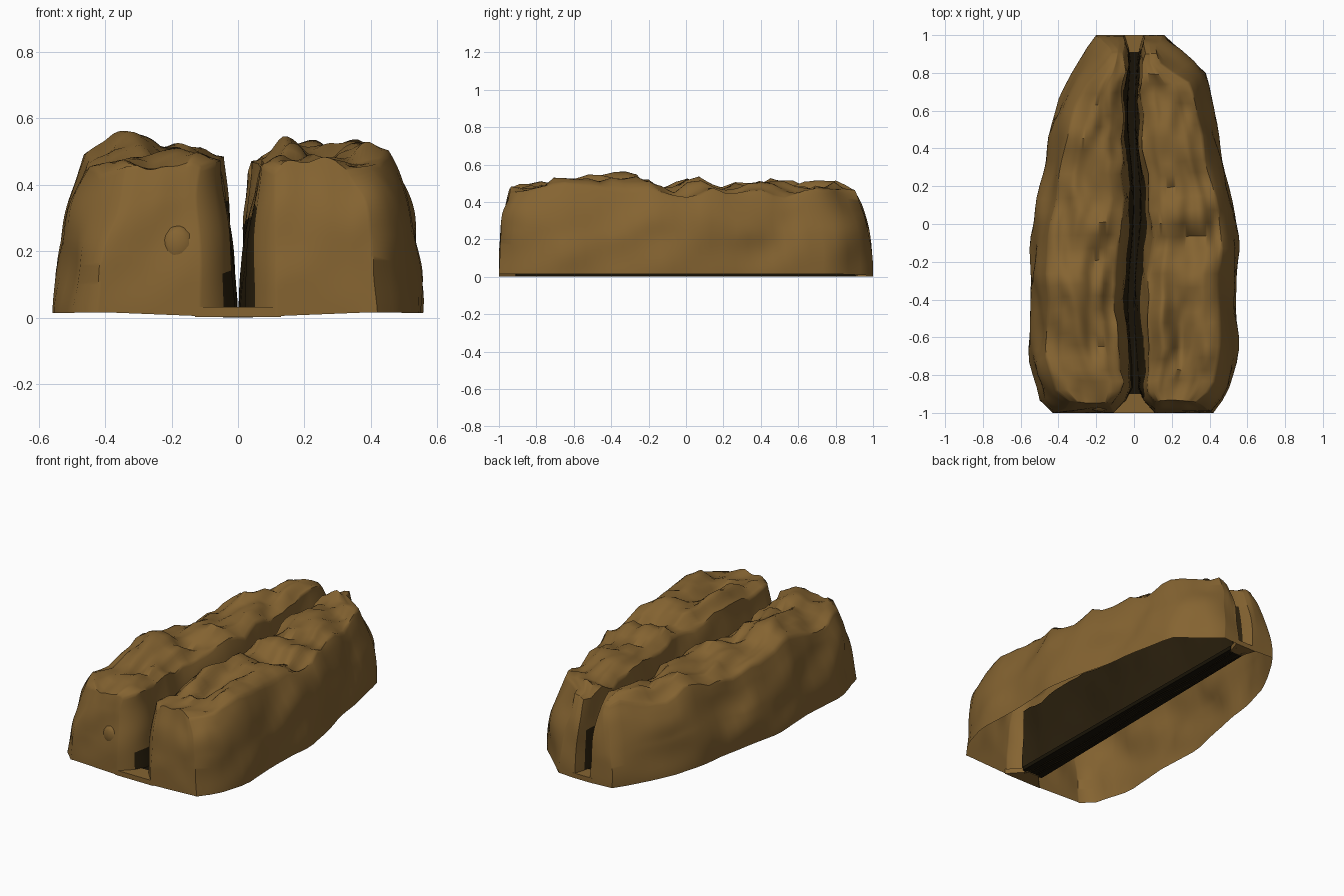
import bpy, bmesh, math
from mathutils import Vector, noise

cube = bpy.data.objects.get("Cube")
if cube:
    bpy.data.objects.remove(cube)


def material(name, rgb):
    m = bpy.data.materials.new(name)
    m.use_nodes = True
    m.diffuse_color = (*rgb, 1)
    m.node_tree.nodes["Principled BSDF"].inputs["Base Color"].default_value = (*rgb, 1)
    return m


ROCK = material("brown rock", (0.235, 0.127, 0.031))
SHADE = material("dark brown gorge", (0.023, 0.014, 0.004))
FLOOR = material("near black floor", (0.009, 0.006, 0.002))


def lerp_table(table, t):
    for (a, p), (b, q) in zip(table, table[1:]):
        if t <= b:
            return p + (q - p) * max(0, t - a) / (b - a)
    return table[-1][1]


def finish(bm, name, mats, angle):
    mesh = bpy.data.meshes.new(name)
    bm.to_mesh(mesh)
    bm.free()
    for m in mats:
        mesh.materials.append(m)
    obj = bpy.data.objects.new(name, mesh)
    bpy.context.collection.objects.link(obj)
    bpy.ops.object.select_all(action="DESELECT")
    obj.select_set(True)
    bpy.context.view_layer.objects.active = obj
    bpy.ops.object.shade_smooth_by_angle(angle=math.radians(angle))


# Outer footprint of each cliff: (y, distance from the middle)
OUTER = {
    -1: [(-1, .43), (-.95, .5), (-.7, .56), (-.4, .54), (-.1, .555), (.1, .51),
         (.4, .46), (.65, .405), (.8, .33), (.9, .27), (1, .2)],
    1: [(-1, .42), (-.9, .5), (-.7, .55), (-.4, .54), (-.1, .555), (.1, .53),
        (.3, .475), (.6, .425), (.8, .38), (.9, .28), (1, .16)],
}
# Gorge edge at the foot and at the rim
FOOT = [(-1, .11), (-.9, .014), (.9, .018), (1, .05)]
RIM = [(-1, .11), (-.9, .045), (-.8, .08), (-.1, .09), (.2, .06), (.9, .045), (1, .06)]
# Height of the dark lower wall along the gorge
DARK = {-1: [(-.9, .13), (-.6, .2), (.5, .3), (.9, .36)],
        1: [(-.9, .34), (-.5, .3), (.5, .3), (.9, .26)]}
# Mounds and gullies on the plateaus: (x, y, x radius, y radius, height)
MOUNDS = [(-.3, -.42, .1, .18, .07), (-.2, -.65, .13, .07, -.03), (-.4, .15, .1, .14, -.06),
          (-.2, .02, .15, .06, .04), (-.25, .25, .07, .1, -.04), (-.22, .53, .12, .07, .03),
          (-.25, .4, .14, .05, -.03), (-.25, -.2, .14, .06, -.03), (-.2, .8, .1, .08, .03),
          (.16, -.45, .06, .14, .07), (.25, -.65, .04, .16, -.05), (.43, -.7, .08, .17, .06),
          (.3, -.25, .14, .06, .03), (.3, -.1, .15, .06, -.04), (.25, .03, .14, .06, .02),
          (.2, .18, .1, .06, -.03), (.3, .36, .12, .1, .03), (.22, .62, .08, .1, -.02)]


def plateau(x, y):
    h = .49 + .05 * noise.noise(Vector((x * 6, y * 5, 1.7)))
    h += .035 * noise.noise(Vector((x * 13, y * 11, 4.2)))
    for cx, cy, rx, ry, dz in MOUNDS:
        h += dz * math.exp(-((x - cx) / rx) ** 2 - ((y - cy) / ry) ** 2)
    return h


def shape_point(side, u, v, w):
    y0 = 2 * v - 1
    outer = lerp_table(OUTER[side], y0) - .09 * w ** (2.2 + .4 * side)
    foot, rim = lerp_table(FOOT, y0), lerp_table(RIM, y0)
    inner = foot + (rim - foot) * w ** 1.7
    outer = max(outer, inner + .06)
    ripple = noise.noise(Vector((side * 3, y0 * 5, w * 2)))
    outer += .035 * ripple * math.sin(math.pi * min(w + .15, 1) * .8)
    inner += .03 * noise.noise(Vector((side * 7, y0 * 6, w * 2))) * w
    x = inner + (outer - inner) * u
    # ends lean inwards, the back more than the front
    lean = .06 if y0 < 0 else .1
    y = y0 * (1 - lean * w ** 2.2 * y0 * y0)
    y += .035 * noise.noise(Vector((side * x * 6, y0 * 4, w * 2.5))) * w * (1 - w * .5)
    edge = min((outer - x) / .08, (x - inner) / .07, .45 + (1 - abs(y0)) / .2)
    top = min(.565, plateau(side * x, y)) - .04 * max(0, 1 - edge)
    foot_z = min(.016, .04 * x) - .015 * max(0, x - .4)
    # the gorge meanders slightly
    meander = .016 * math.sin(6 * y0 + 1) * (1 - u) * (1 - y0 ** 4)
    return Vector((side * x + meander, max(-1, min(1, y)), foot_z + (top - foot_z) * w))


# Two hollow cliffs, open underneath, with a dark lower gorge wall
def cliff(side, name):
    bm = bmesh.new()
    bmesh.ops.create_cube(bm, size=1)
    bmesh.ops.subdivide_edges(bm, edges=bm.edges[:], cuts=29, use_grid_fill=True)
    under = [f for f in bm.faces if f.calc_center_median().z < -.499]
    bmesh.ops.delete(bm, geom=under, context="FACES")
    gorge = [f for f in bm.faces if f.calc_center_median().x < -.499]
    for vert in bm.verts:
        u, v, w = (c + .5 for c in vert.co)
        vert.co = shape_point(side, u, v, w)
    for f in gorge:
        c = f.calc_center_median()
        f.material_index = int(c.z < lerp_table(DARK[side], c.y) and abs(c.y) < .91)
    if side < 0:
        bmesh.ops.reverse_faces(bm, faces=bm.faces[:])
    finish(bm, name, [ROCK, SHADE], 50)


# Dark lining on the hidden inner side of each gorge wall
def lining(side, name):
    bm = bmesh.new()
    bmesh.ops.create_grid(bm, x_segments=30, y_segments=8, size=.5)
    for vert in bm.verts:
        v, w = vert.co.x + .5, vert.co.y + .5
        vert.co = shape_point(side, .02, .035 + v * .93, w * .85)
        vert.co.x += side * .004
    if side > 0:
        bmesh.ops.reverse_faces(bm, faces=bm.faces[:])
    finish(bm, name, [SHADE], 50)


for side, label in ((-1, "right"), (1, "left")):
    cliff(side, label + "_cliff")
    lining(side, label + "_gorge_lining")


# Thin slabs: gorge floor and the lips at its two mouths
def slab(name, corners, low, high, mat):
    bm = bmesh.new()
    face = bm.faces.new([bm.verts.new((x, y, low)) for x, y in corners])
    up = bmesh.ops.extrude_face_region(bm, geom=[face])["geom"]
    for g in up:
        if isinstance(g, bmesh.types.BMVert):
            g.co.z = high
    bmesh.ops.recalc_face_normals(bm, faces=bm.faces[:])
    finish(bm, name, [mat], 30)


slab("gorge_floor", [(-.07, -.91), (.07, -.91), (.05, .92), (-.05, .92)], .006, .03, FLOOR)
slab("front_lip", [(-.13, -1), (.13, -1), (.04, -.9), (-.04, -.9)], .002, .032, ROCK)
slab("back_lip", [(-.07, 1), (.07, 1), (.04, .91), (-.04, .91)], .002, .032, ROCK)

# Small round knob on the front face
bm = bmesh.new()
bmesh.ops.create_icosphere(bm, subdivisions=2, radius=1)
for vert in bm.verts:
    vert.co = Vector((-.18 + vert.co.x * .05, -.97 + vert.co.y * .025, .22 + vert.co.z * .06))
finish(bm, "front_knob", [ROCK], 60)
